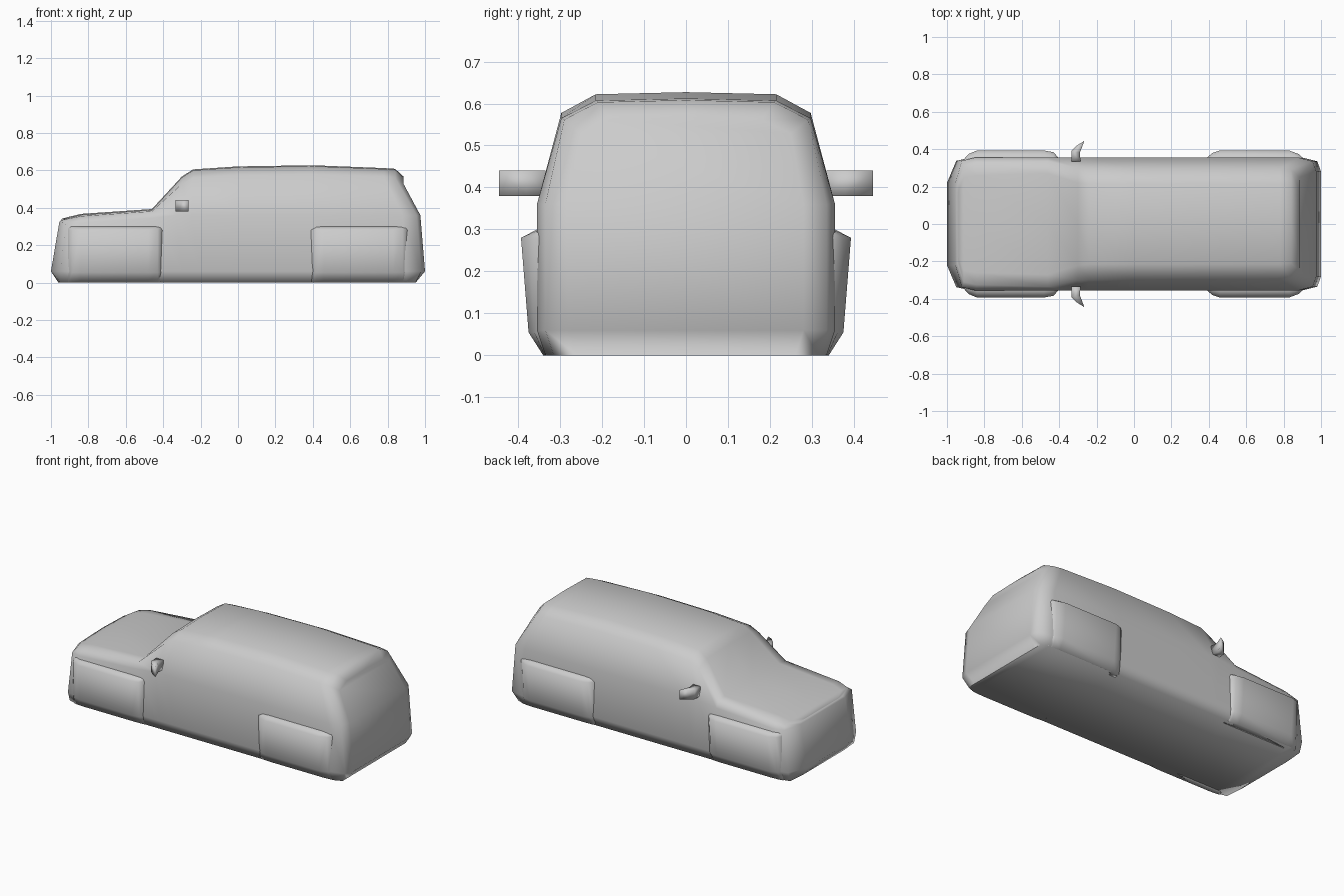
import bpy, bmesh

if "Cube" in bpy.data.objects:
    bpy.data.objects.remove(bpy.data.objects["Cube"])


def make_object(name, verts, faces):
    mesh = bpy.data.meshes.new(name)
    mesh.from_pydata(verts, [], faces)
    bm = bmesh.new()
    bm.from_mesh(mesh)
    bmesh.ops.recalc_face_normals(bm, faces=bm.faces)
    for f in bm.faces:
        f.smooth = True
    bm.to_mesh(mesh)
    bm.free()
    obj = bpy.data.objects.new(name, mesh)
    bpy.context.collection.objects.link(obj)
    return obj


def bridge_rings(count, n):
    return [(r * n + i, r * n + (i + 1) % n, (r + 1) * n + (i + 1) % n, (r + 1) * n + i)
            for r in range(count - 1) for i in range(n)]


# Body shell: x at sill, belt and top; half width; belt and top height; shoulder and roof half widths
stations = [
    (-1.00, -0.955, -0.945, .22, .325, .335, .21, .16),
    (-0.95, -0.92, -0.91, .338, .32, .345, .31, .25),
    (-0.87, -0.85, -0.84, .355, .32, .362, .325, .26),
    (-0.46, -0.46, -0.46, .355, .345, .388, .335, .27),
    (-0.30, -0.33, -0.30, .355, .36, .562, .30, .22),
    (-0.20, -0.25, -0.24, .355, .36, .60, .297, .215),
    (0.00, 0.00, 0.00, .355, .36, .616, .297, .215),
    (0.40, 0.40, 0.40, .355, .36, .622, .297, .215),
    (0.90, 0.88, 0.78, .355, .36, .607, .297, .215),
    (0.98, 0.955, 0.84, .335, .36, .603, .29, .21),
    (1.00, 0.975, 0.885, .28, .36, .562, .25, .18),
]
verts = []
for xl, xb, xt, w, zb, zt, ws, wt in stations:
    zs = zt - 0.17 * (zt - zb)
    half = [(max(-.96, min(.95, xl)), w - .02, 0), (xl, w, .06),
            (xb, w, zb), (xt, ws, zs), (xt, wt, zt)]
    verts += half + [(xt, 0, zt + .005)] + [(x, -y, z) for x, y, z in reversed(half)]
faces = bridge_rings(len(stations), 11)
for base in (0, (len(stations) - 1) * 11):
    faces += [tuple(base + k for k in (i, i + 1, 9 - i, 10 - i)) for i in range(4)]
    faces.append((base + 4, base + 5, base + 6))
make_object("body", verts, faces)

# Four wheel arch panels, bulging from the sides
profile = [(.30, 0), (.34, 0), (.375, .055), (.393, .28), (.355, .30), (.30, .30)]
arches = {
    "front": [(-.91, .25), (-.885, .7), (-.84, 1), (-.48, 1), (-.43, .85), (-.405, .4)],
    "rear": [(.39, .4), (.42, .8), (.46, 1), (.83, 1), (.88, .7), (.91, .25)],
}
for side, s in (("left", -1), ("right", 1)):
    for place, rows in arches.items():
        verts = [(x, s * (.33 + (y - .33) * k if y > .33 else y), z)
                 for x, k in rows for y, z in profile]
        n = len(profile)
        last = (len(rows) - 1) * n
        faces = bridge_rings(len(rows), n) + [tuple(range(n)), tuple(range(last, last + n))]
        make_object(f"{place}_{side}_wheel_arch", verts, faces)

    # Door mirrors
    outline = [(-.335, .335), (-.285, .335), (-.29, .38), (-.265, .445), (-.305, .42), (-.335, .39)]
    verts = [(x, s * y, z) for z in (.38, .44) for x, y in outline]
    faces = bridge_rings(2, 6) + [tuple(range(6)), tuple(range(6, 12))]
    make_object(f"{side}_door_mirror", verts, faces)
